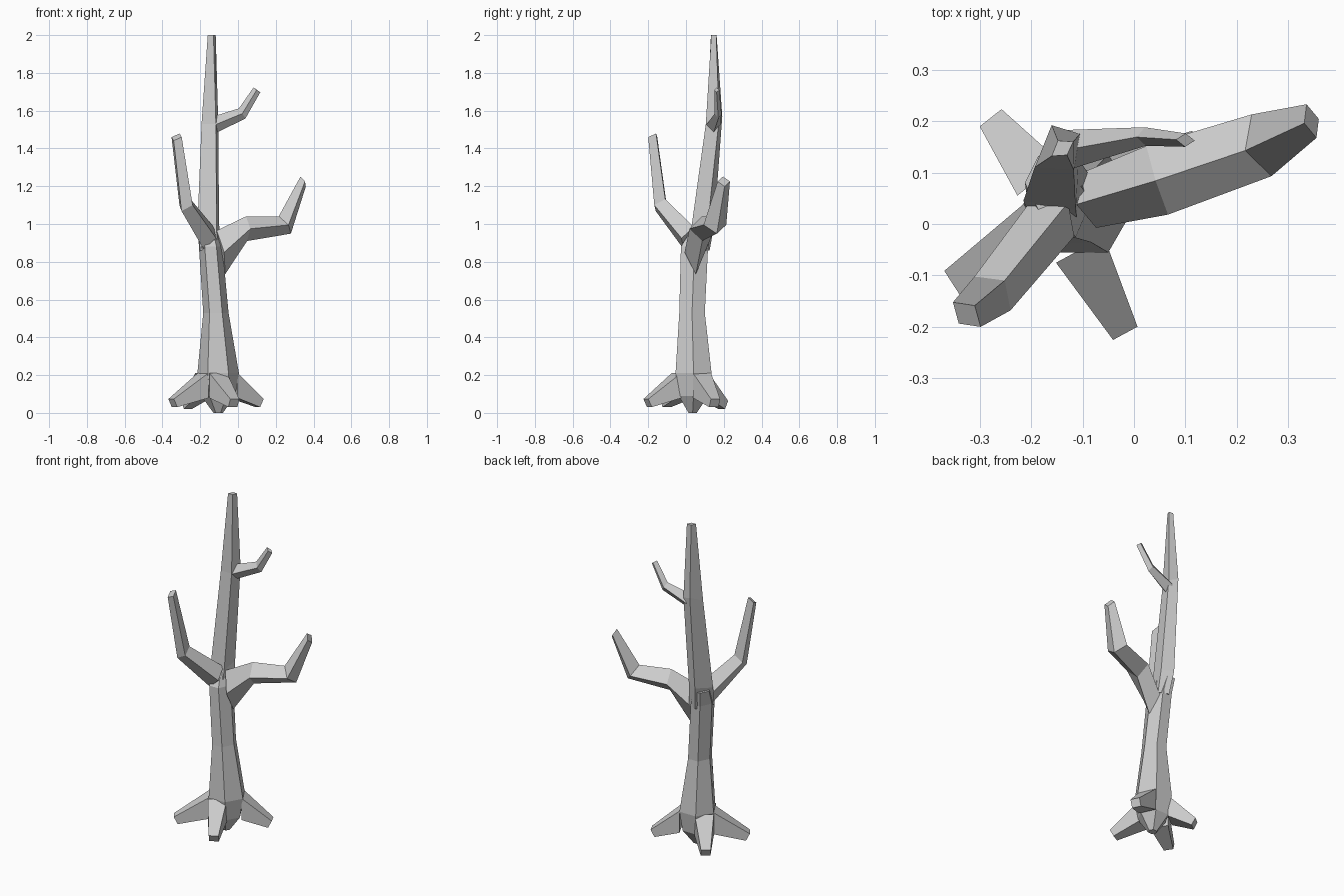
import bpy, bmesh, math
from mathutils import Vector

if "Cube" in bpy.data.objects:
    bpy.data.objects.remove(bpy.data.objects["Cube"])


def loft(name, rings):
    """Skin a list of equal-length rings and cap both ends."""
    bm = bmesh.new()
    vs = [[bm.verts.new(p) for p in r] for r in rings]
    n = len(rings[0])
    for a, b in zip(vs, vs[1:]):
        for i in range(n):
            j = (i + 1) % n
            bm.faces.new((a[i], a[j], b[j], b[i]))
    bm.faces.new(vs[0][::-1])
    bm.faces.new(vs[-1])
    bmesh.ops.recalc_face_normals(bm, faces=bm.faces)
    me = bpy.data.meshes.new(name)
    bm.to_mesh(me)
    bm.free()
    ob = bpy.data.objects.new(name, me)
    bpy.context.collection.objects.link(ob)
    return ob


DIAMOND = [(1, 0), (0, 1), (-1, 0), (0, -1)]
BOX = [(1, 1), (-1, 1), (-1, -1), (1, -1)]


def section(center, direction, w, h, shape):
    """Four-sided section across a direction, half width w, half height h."""
    d = Vector(direction).normalized()
    side = Vector((0, 0, 1)).cross(d).normalized()
    up = d.cross(side)
    return [Vector(center) + side * w * a + up * h * b for a, b in shape]


def branch(name, secs, shape=DIAMOND):
    return loft(name, [section(*s, shape) for s in secs])


def hexagon(cx, cy, z, rx, ry):
    return [(cx + rx * math.cos(k * math.pi / 3), cy + ry * math.sin(k * math.pi / 3), z)
            for k in range(6)]


# Lower trunk: hexagonal, pinched in the middle
loft("lower_trunk", [
    hexagon(-.105, .035, 0.0, .025, .025),
    hexagon(-.105, .04, .09, .09, .09),
    hexagon(-.105, .04, .21, .11, .11),
    hexagon(-.117, .032, .53, .067, .078),
    hexagon(-.145, .045, .88, .062, .083),
    hexagon(-.16, .08, .97, .052, .06)])

# Upper trunk: four-sided spire
loft("upper_trunk", [
    [(-.20, .01, .86), (-.11, .0, .86), (-.09, .10, .86), (-.15, .125, .86)],
    [(-.215, .045, .98), (-.113, .027, .97), (-.10, .115, 1.0), (-.165, .15, 1.0)],
    [(-.193, .11, 1.53), (-.117, .105, 1.53), (-.105, .175, 1.55), (-.16, .192, 1.57)],
    [(-.16, .132, 2), (-.13, .134, 2), (-.118, .16, 2), (-.148, .162, 2)]])

# Large right branch
branch("right_branch", [
    ((-.09, .045, .85), (.95, .3, .2), .055, .118),
    ((.045, .085, .975), (.95, .3, .05), .07, .065),
    ((.248, .153, .995), (.78, .25, .6), .063, .057),
    ((.345, .2, 1.225), (.85, .25, .5), .034, .03)])

# Left branch, bending upward
branch("left_branch", [
    ((-.155, .015, .925), (-.6, -.6, .55), .055, .07),
    ((-.275, -.135, 1.1), (-.47, -.5, .75), .048, .047),
    ((-.325, -.176, 1.46), (-.4, -.45, .75), .036, .03)])

# Small upper twig
branch("upper_twig", [
    ((-.125, .145, 1.525), (1, .1, .1), .038, .045),
    ((.022, .17, 1.585), (.8, .05, .5), .018, .032),
    ((.1, .163, 1.71), (.55, -.03, .8), .013, .022)])

# Four spreading roots: start and tip on the ground plan, tip height
ROOTS = [("left_root", (-.185, -.005), (-.345, -.108), .052),
         ("front_root", (-.105, -.05), (-.022, -.203), .052),
         ("right_root", (-.025, .085), (.115, .152), .052),
         ("back_root", (-.185, .088), (-.272, .198), .042)]
for name, a, b, z in ROOTS:
    dx, dy = b[0] - a[0], b[1] - a[1]
    ln = math.hypot(dx, dy)
    branch(name, [
        ((*a, .145), (dx, dy, 0), .053, .066),
        ((*b, z), (dx, dy, -.5 * ln), .027, .024)], BOX)
